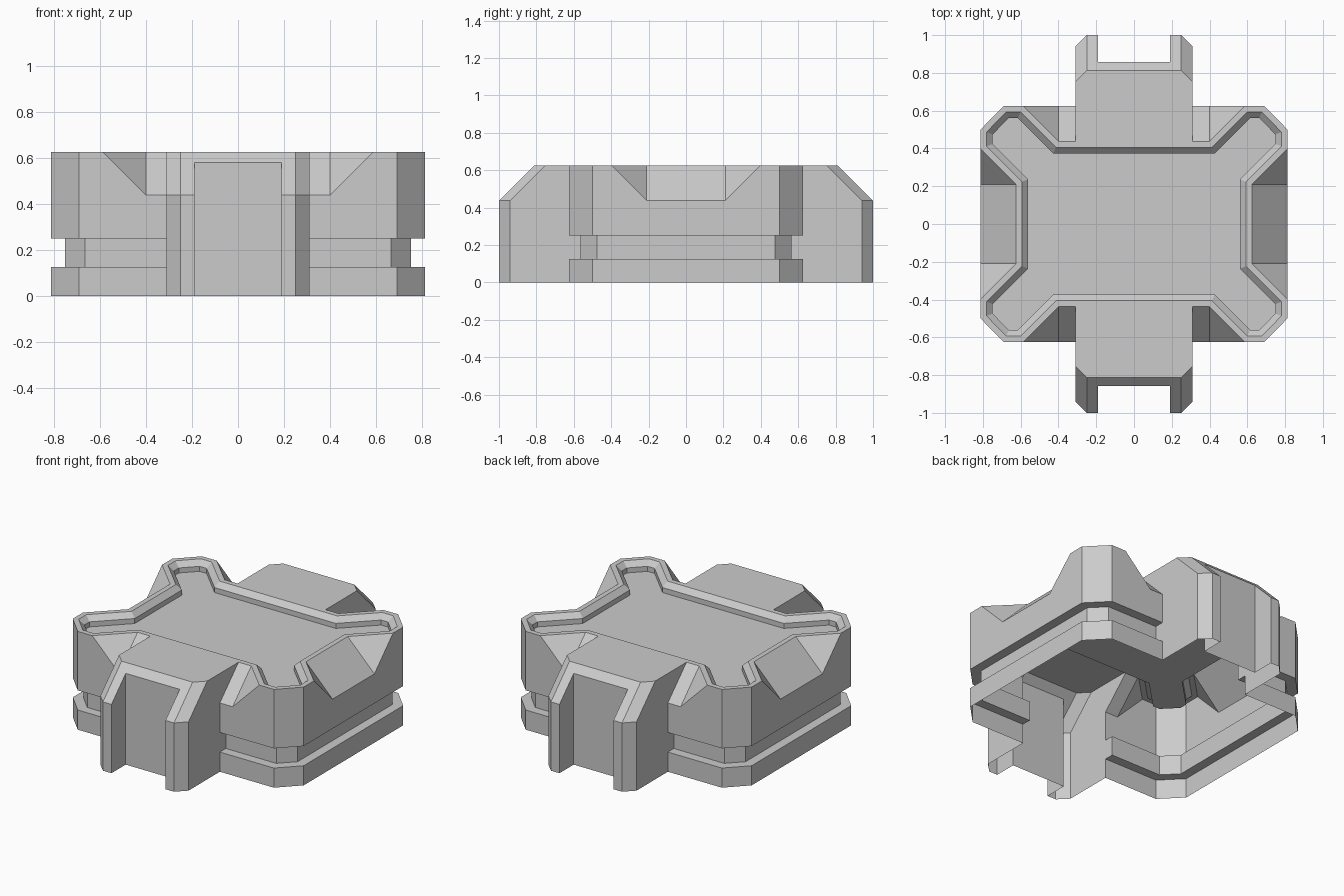
import bpy
import bmesh

cube = bpy.data.objects.get("Cube")
if cube:
    bpy.data.objects.remove(cube, do_unlink=True)

HEIGHT, BEVEL = 0.625, 0.1875
LIP = 0.032

grey = bpy.data.materials.new("plain grey")
grey.use_nodes = True
grey.diffuse_color = (0.6, 0.6, 0.6, 1)
grey.node_tree.nodes["Principled BSDF"].inputs["Base Color"].default_value = (0.6, 0.6, 0.6, 1)


def mirror_quarter(q):
    """Full counter-clockwise outline from its +x +y quarter."""
    half = q + [(-x, y) for x, y in reversed(q)]
    return half + [(-x, -y) for x, y in half]


def inset(outline, d):
    """Mitred inward offset of a counter-clockwise outline."""
    lines = []
    n = len(outline)
    for i, (ax, ay) in enumerate(outline):
        bx, by = outline[(i + 1) % n]
        length = ((bx - ax) ** 2 + (by - ay) ** 2) ** 0.5
        nx, ny = (ay - by) / length, (bx - ax) / length
        lines.append((nx, ny, nx * ax + ny * ay + d))
    result = []
    for i in range(n):
        a, b, c = lines[i - 1]
        e, f, g = lines[i]
        det = a * f - b * e
        result.append(((c * f - b * g) / det, (a * g - c * e) / det))
    return result


def at(outline, z):
    return [(x, y, z) for x, y in outline]


def loft(name, rings):
    """Closed solid through matching rings of points."""
    bm = bmesh.new()
    loops = [[bm.verts.new(p) for p in ring] for ring in rings]
    for low, high in zip(loops, loops[1:]):
        for i in range(len(low)):
            j = (i + 1) % len(low)
            bm.faces.new((low[i], low[j], high[j], high[i]))
    bm.faces.new(loops[0][::-1])
    bm.faces.new(loops[-1])
    bmesh.ops.recalc_face_normals(bm, faces=bm.faces)
    mesh = bpy.data.meshes.new(name)
    bm.to_mesh(mesh)
    bm.free()
    mesh.materials.append(grey)
    obj = bpy.data.objects.new(name, mesh)
    bpy.context.collection.objects.link(obj)
    return obj


def combine(target, tool, operation):
    mod = target.modifiers.new(operation, 'BOOLEAN')
    mod.operation = operation
    mod.solver = 'EXACT'
    mod.object = tool
    bpy.context.view_layer.objects.active = target
    bpy.ops.object.modifier_apply(modifier=mod.name)
    bpy.data.objects.remove(tool, do_unlink=True)


# Eight-sided body with a groove running round it
octagon = mirror_quarter([(0.8125, 0.5), (0.69, HEIGHT)])
groove = inset(octagon, 0.06)
body = loft("body_shell", [at(octagon, 0), at(octagon, 0.125), at(groove, 0.125),
                           at(groove, 0.25), at(octagon, 0.25), at(octagon, HEIGHT)])


# Sloping notch cut into the upper edge of each side
def notch(along_x, sign, depth, half_width):
    rings = []
    for u in (-0.3, 0.4):
        ring = []
        for s, side in ((0, -1), (0, 1), (0.3, 1), (0.3, -1)):
            out = sign * (depth + s / 2 + u)
            across = side * (half_width + s)
            z = HEIGHT + s / 2 - u
            ring.append((out, across, z) if along_x else (across, out, z))
        rings.append(ring)
    return loft("notch_cutter", rings)


for sign in (-1, 1):
    combine(body, notch(True, sign, 0.625, 0.21), 'DIFFERENCE')
    combine(body, notch(False, sign, HEIGHT - BEVEL, 0.4), 'DIFFERENCE')

# Tray in the top: a sloping lip, then an upright wall down to the floor
rim = mirror_quarter([(0.625, 0.21), (0.8125, 0.21 + BEVEL), (0.8125, 0.5),
                      (0.69, HEIGHT), (0.4 + BEVEL, HEIGHT), (0.4, HEIGHT - BEVEL)])
floor = inset(rim, 2 * LIP)
tray = loft("tray_cutter", [at(floor, HEIGHT - 2 * LIP), at(floor, HEIGHT - LIP),
                            at(rim, HEIGHT + LIP)])
combine(body, tray, 'DIFFERENCE')

# Front and back arms: chamfered, sloped at the end and slotted
for sign in (-1, 1):
    rings = []
    for z, t in ((0, 0), (HEIGHT - BEVEL, 0), (HEIGHT, BEVEL)):
        half = [(0.31, 0.42), (0.31, 0.94 - t), (0.25, 1 - t)]
        ring = half + [(-x, y) for x, y in reversed(half)]
        rings.append([(x, sign * y, z) for x, y in ring])
    arm = loft("arm", rings)
    slot = [(-0.19, 0.857), (0.19, 0.857), (0.19, 1.2), (-0.19, 1.2)]
    slot = [(x, sign * y) for x, y in slot]
    combine(arm, loft("slot_cutter", [at(slot, -0.2), at(slot, 0.9)]), 'DIFFERENCE')
    combine(body, arm, 'UNION')

# Open the underside to leave a hollow shell
bm = bmesh.new()
bm.from_mesh(body.data)
bmesh.ops.remove_doubles(bm, verts=bm.verts, dist=0.0005)
base = [f for f in bm.faces if all(v.co.z < 0.001 for v in f.verts)]
bmesh.ops.delete(bm, geom=base, context='FACES')
bmesh.ops.dissolve_limit(bm, angle_limit=0.01, verts=bm.verts, edges=bm.edges)
bm.to_mesh(body.data)
bm.free()
